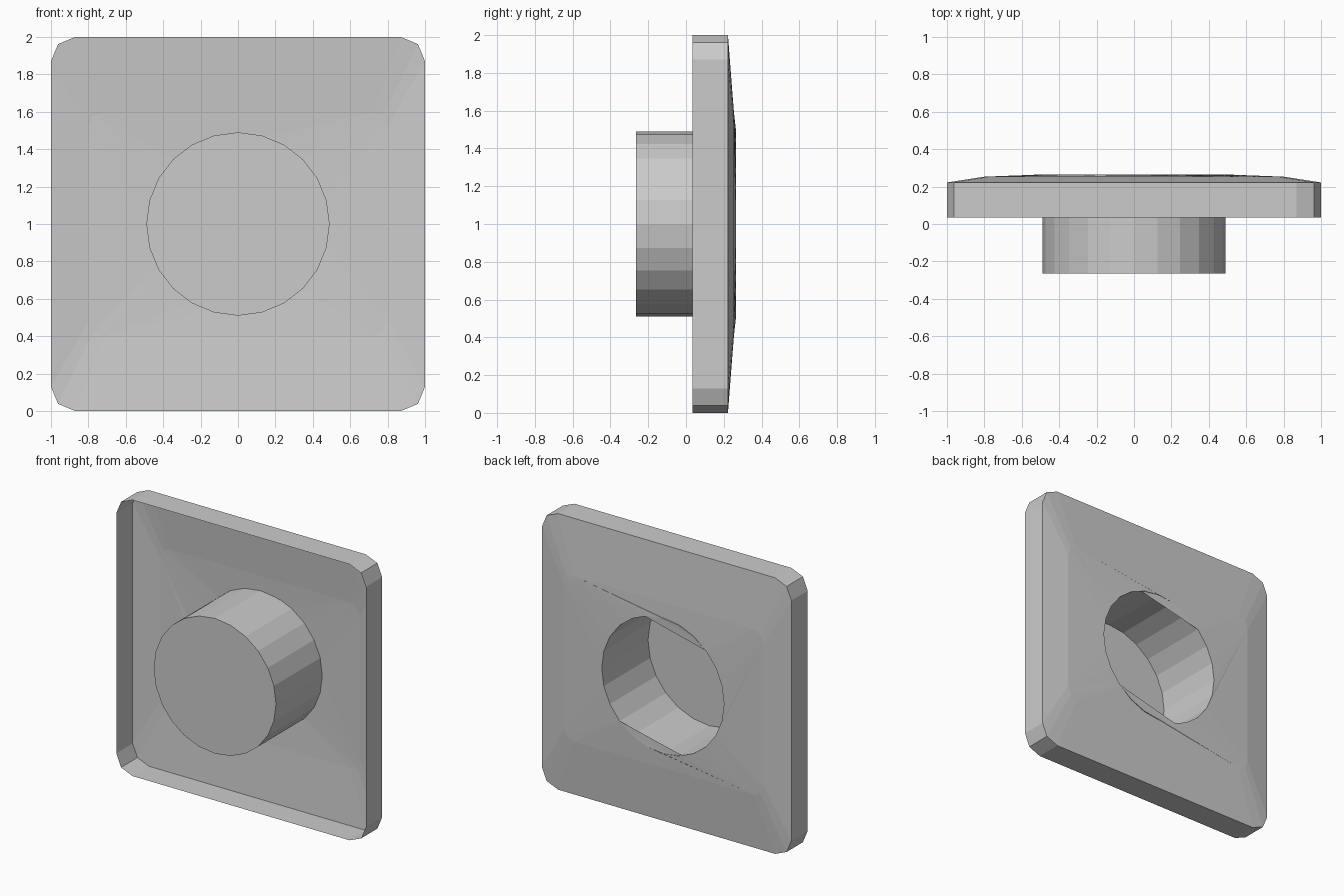
import bpy
import bmesh
from math import sin, cos, atan2, pi, tau

cube = bpy.data.objects.get("Cube")
if cube:
    bpy.data.objects.remove(cube, do_unlink=True)

MID_Z = 1.0

grey = bpy.data.materials.new("light grey")
grey.use_nodes = True
grey.diffuse_color = (0.6, 0.6, 0.6, 1)
bsdf = next(n for n in grey.node_tree.nodes if n.type == "BSDF_PRINCIPLED")
bsdf.inputs["Base Color"].default_value = grey.diffuse_color


def rounded_rect(half_w, half_h, cut, mid):
    """Rectangle outline with two-step corners, sorted by angle."""
    corner = [(half_w - cut, half_h), (half_w - mid, half_h - mid), (half_w, half_h - cut)]
    pts = [(sx * x, sz * z) for sx in (-1, 1) for sz in (-1, 1) for x, z in corner]
    return sorted(pts, key=lambda p: atan2(p[1], p[0]) % tau)


def circle(radius, sides):
    return [(radius * cos(tau * i / sides), radius * sin(tau * i / sides)) for i in range(sides)]


def ring(bm, pts, y):
    return [bm.verts.new((x, y, MID_Z + z)) for x, z in pts]


def wall(bm, a, b):
    """Quads between two rings with the same number of points."""
    for i in range(len(a)):
        j = (i + 1) % len(a)
        bm.faces.new((a[i], a[j], b[j], b[i]))


def stitch(bm, a, b):
    """Triangles between two rings with different numbers of points."""
    def angle(r, i):
        v = r[i % len(r)].co
        return atan2(v.z - MID_Z, v.x) % tau + tau * (i // len(r))
    i = j = 0
    while i < len(a) or j < len(b):
        p, q = a[i % len(a)], b[j % len(b)]
        if j >= len(b) or (i < len(a) and angle(a, i + 1) <= angle(b, j + 1)):
            i += 1
            bm.faces.new((p, a[i % len(a)], q))
        else:
            j += 1
            bm.faces.new((p, b[j % len(b)], q))


def finish(bm, name):
    bmesh.ops.recalc_face_normals(bm, faces=bm.faces[:])
    # Turn the sheet so that its broad faces look to the back
    if sum(f.normal.y * f.calc_area() for f in bm.faces) < 0:
        bmesh.ops.reverse_faces(bm, faces=bm.faces[:])
    mesh = bpy.data.meshes.new(name)
    bm.to_mesh(mesh)
    bm.free()
    mesh.materials.append(grey)
    obj = bpy.data.objects.new(name, mesh)
    bpy.context.collection.objects.link(obj)
    return obj


hole = circle(0.49, 24)

# Thin plate shell: open front, straight rim, slightly domed back with a round hole
bm = bmesh.new()
outline = rounded_rect(1.0, 1.0, 0.13, 0.038)
front_edge = ring(bm, outline, 0.035)
back_edge = ring(bm, outline, 0.222)
shoulder = ring(bm, rounded_rect(0.8, 0.6, 0.08, 0.025), 0.253)
hole_edge = ring(bm, hole, 0.265)
wall(bm, front_edge, back_edge)
wall(bm, back_edge, shoulder)
stitch(bm, shoulder, hole_edge)
finish(bm, "plate_shell")

# Round cup: open at the back, closed at the front
bm = bmesh.new()
cup_back = ring(bm, hole, 0.265)
cup_front = ring(bm, hole, -0.265)
wall(bm, cup_back, cup_front)
bm.faces.new(cup_front)
finish(bm, "round_cup")
